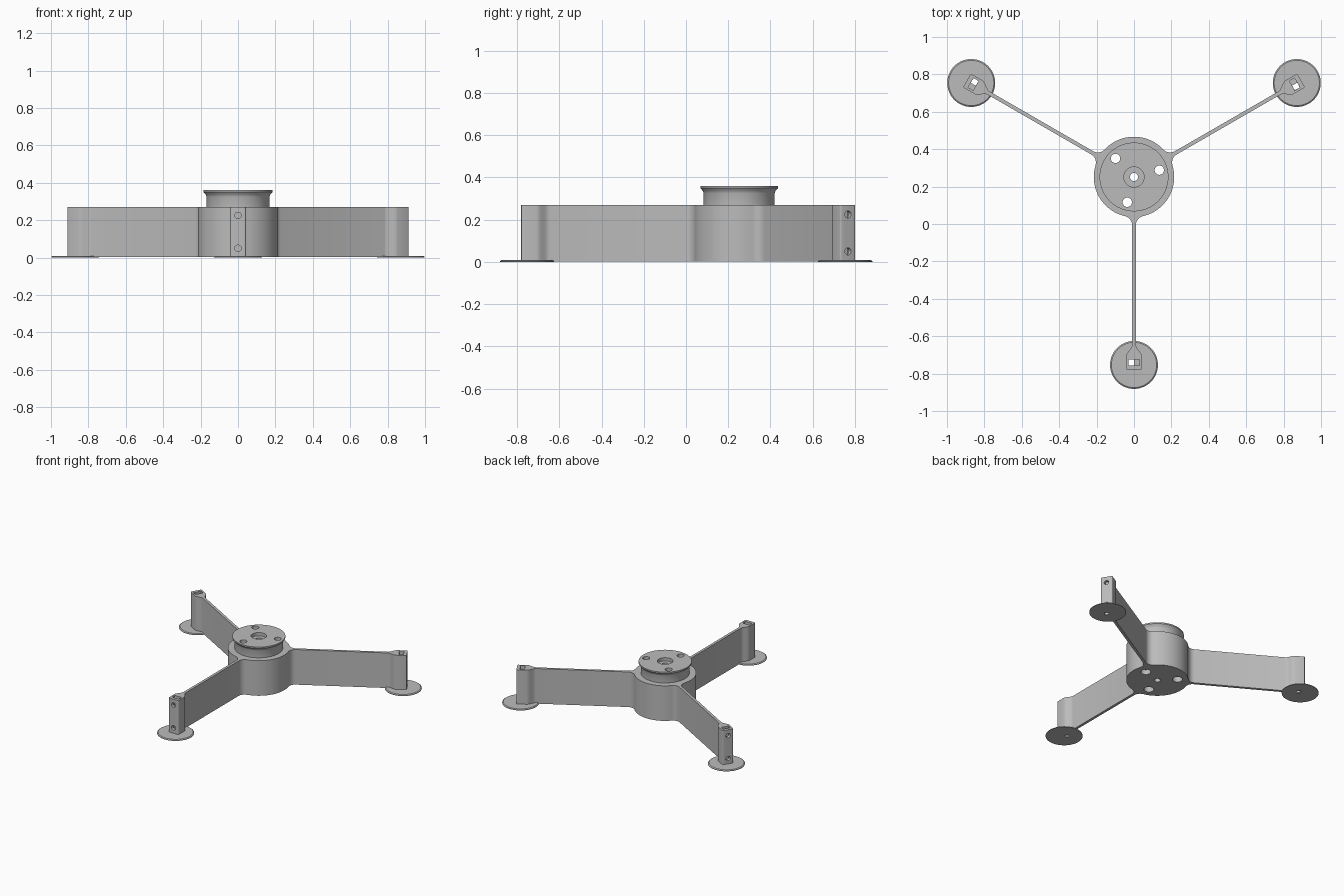
import bpy, bmesh, math
from mathutils import Matrix, Vector

if "Cube" in bpy.data.objects:
    bpy.data.objects.remove(bpy.data.objects["Cube"])

HUB = Vector((0, 0.2515, 0))     # hub centre
REACH = 1.005                    # hub centre to foot centre
HUB_R, TOP = 0.215, 0.27
ARMS = [math.radians(a) for a in (-90, 30, 150)]

grey = bpy.data.materials.new("grey plastic")
grey.diffuse_color = (0.5, 0.5, 0.5, 1)
grey.use_nodes = True
grey.node_tree.nodes["Principled BSDF"].inputs["Base Color"].default_value = grey.diffuse_color


def make(name, bm):
    bmesh.ops.recalc_face_normals(bm, faces=bm.faces)
    me = bpy.data.meshes.new(name)
    bm.to_mesh(me)
    bm.free()
    me.materials.append(grey)
    ob = bpy.data.objects.new(name, me)
    bpy.context.collection.objects.link(ob)
    return ob


def select(ob):
    bpy.ops.object.select_all(action='DESELECT')
    ob.select_set(True)
    bpy.context.view_layer.objects.active = ob


def smooth(ob):
    select(ob)
    bpy.ops.object.shade_smooth_by_angle(angle=math.radians(30))


def prism(name, outline, z0, z1):
    bm = bmesh.new()
    face = bm.faces.new([bm.verts.new((x, y, z0)) for x, y in outline])
    ext = bmesh.ops.extrude_face_region(bm, geom=[face])
    verts = [v for v in ext['geom'] if isinstance(v, bmesh.types.BMVert)]
    bmesh.ops.translate(bm, verts=verts, vec=(0, 0, z1 - z0))
    return make(name, bm)


def lathe(name, profile, centre, n=64):
    """Closed solid of revolution; the profile starts and ends on the axis."""
    bm = bmesh.new()
    vs = [bm.verts.new((r, 0, z)) for r, z in profile]
    es = [bm.edges.new(p) for p in zip(vs, vs[1:])]
    bmesh.ops.spin(bm, geom=vs + es, axis=(0, 0, 1), cent=(0, 0, 0),
                   angle=2 * math.pi, steps=n)
    bmesh.ops.remove_doubles(bm, verts=bm.verts, dist=1e-5)
    bmesh.ops.translate(bm, verts=bm.verts, vec=centre)
    return make(name, bm)


def cylinder(r, z0, z1, centre):
    return lathe("cutter", [(0, z0), (r, z0), (r, z1), (0, z1)], centre, 24)


def cut(ob, cutters):
    for c in cutters:
        c.hide_render = True
        m = ob.modifiers.new("cut", 'BOOLEAN')
        m.operation, m.solver, m.object = 'DIFFERENCE', 'EXACT', c
        select(ob)
        bpy.ops.object.modifier_apply(modifier=m.name)
        bpy.data.objects.remove(c)


def polar(a, r, side=0):
    return HUB + Vector((r * math.cos(a) - side * math.sin(a),
                         r * math.sin(a) + side * math.cos(a), 0))


def box(a, r, side, hr, hs, z0, z1):
    pts = [polar(a, r + i * hr, side + j * hs)[:2]
           for i, j in ((-1, -1), (1, -1), (1, 1), (-1, 1))]
    return prism("cutter", pts, z0, z1)


# One side of an arm: hub fillet, thin blade, flared neck, end block
H, F, W, END = 0.010, 0.05, 0.042, 1.0315
fr = math.sqrt((HUB_R + F) ** 2 - (H + F) ** 2)
root = math.asin((H + F) / (HUB_R + F))
half = []
for i in range(9):
    t = math.pi + root + (math.pi / 2 - root) * i / 8
    half.append((fr + F * math.cos(t), H + F + F * math.sin(t)))
for i in range(11):
    t = i / 10
    half.append((0.898 + 0.062 * t, H + (W - H) * t * t * (3 - 2 * t)))
for i in range(5):
    t = math.pi / 2 * (1 - i / 4)
    half.append((END - 0.008 * (1 - math.cos(t)), W - 0.008 * (1 - math.sin(t))))

# Hub and three arms as one outline
outline = []
for a in ARMS:
    outline += [polar(a, r, -s)[:2] for r, s in half]
    outline += [polar(a, r, s)[:2] for r, s in reversed(half)]
    span = 2 * math.pi / 3 - 2 * root
    outline += [polar(a + root + span * i / 24, HUB_R)[:2] for i in range(1, 24)]
body = prism("hub_and_arms", outline, 0.002, TOP)

# Flared mounting cap
cap = lathe("mounting_cap", [(0, 0.26), (0.168, 0.26), (0.168, 0.325), (0.172, 0.336),
                             (0.184, 0.35), (0.184, 0.36), (0, 0.36)], HUB)

# Bolt holes through cap and hub, with recesses at both ends
bolts = [polar(math.radians(a), 0.14) for a in (15, 135, 255)]
for part in (body, cap):
    cut(part, [cylinder(0.025, -0.1, 0.5, p) for p in bolts]
        + [cylinder(0.022, -0.1, 0.5, HUB)])
cut(cap, [cylinder(0.054, 0.335, 0.5, HUB)])
cut(body, [cylinder(0.035, -0.1, 0.04, p) for p in bolts])

# End pockets and screw holes in the outer faces
for a in ARMS:
    cut(body, [box(a, 0.992, 0, 0.016, 0.029, -0.1, 0.5)])
    screws = []
    for z in (0.05, 0.225):
        c = cylinder(0.017, 0, 0.08, (0, 0, 0))
        p = polar(a, 0.99)
        c.data.transform(Matrix.Translation((p.x, p.y, z))
                         @ Matrix.Rotation(a, 4, 'Z') @ Matrix.Rotation(math.pi / 2, 4, 'Y'))
        screws.append(c)
    cut(body, screws)

# Round feet with a small slot
for name, a in zip(("front", "right", "left"), ARMS):
    foot = lathe(name + "_foot", [(0, 0), (0.128, 0), (0.128, 0.004),
                                  (0.121, 0.009), (0, 0.009)], polar(a, REACH))
    cut(foot, [box(a, 0.992, -0.014, 0.0155, 0.0145, -0.1, 0.1)])
    smooth(foot)
smooth(body)
smooth(cap)
